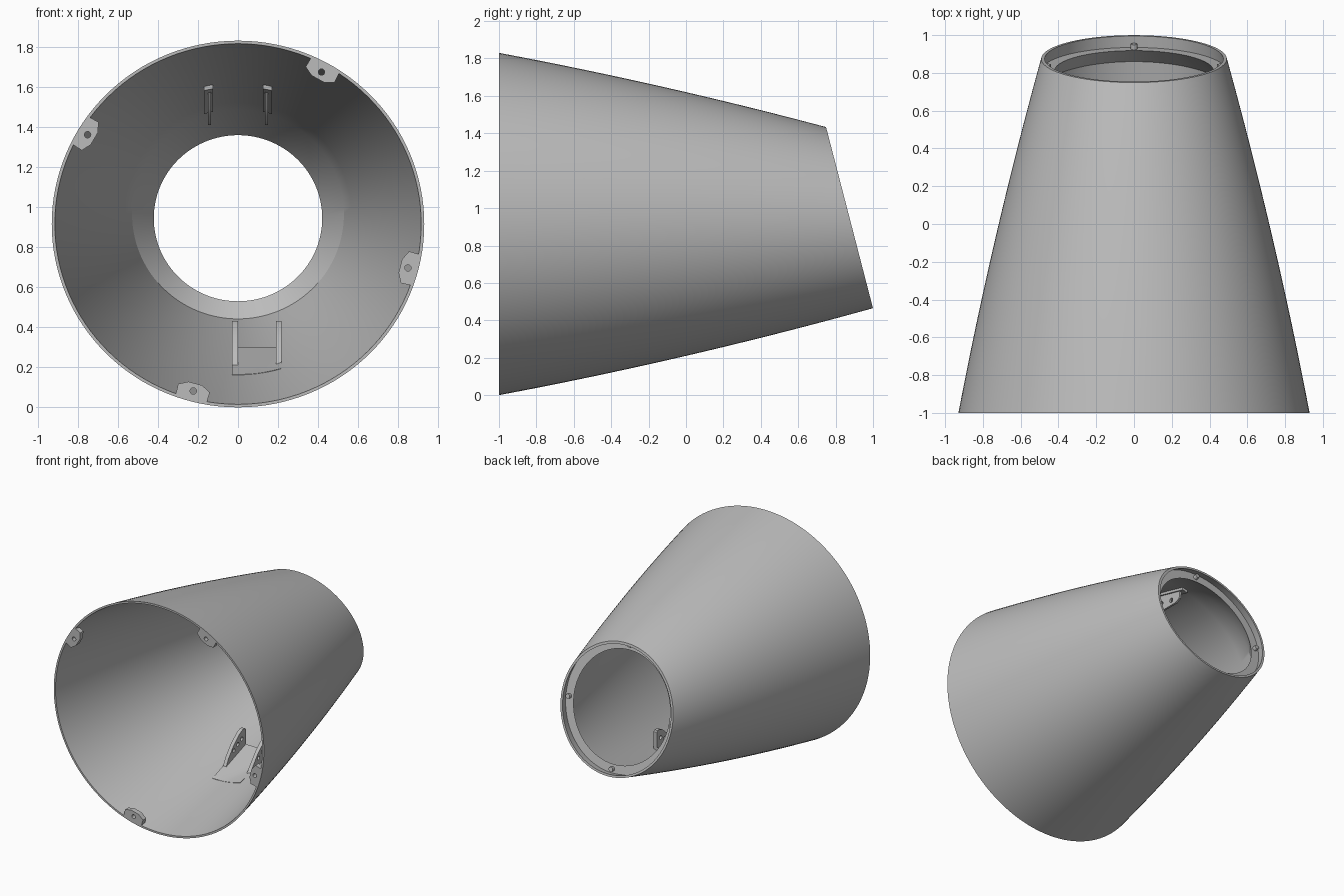
import bpy, bmesh
from math import sin, cos, pi, sqrt, radians
from mathutils import Matrix, Vector

if "Cube" in bpy.data.objects:
    bpy.data.objects.remove(bpy.data.objects["Cube"])

AXIS_Z = 0.915      # height of the cone's axis
WIDEN = 1.016       # cone is slightly wider than tall
WALL = 0.015
TILT = -0.259       # slope of the rear rim plane
SEGMENTS = 128

grey = bpy.data.materials.new("plain grey")
grey.use_nodes = True
COLOUR = (0.5, 0.5, 0.5, 1)
grey.diffuse_color = COLOUR
grey.node_tree.nodes["Principled BSDF"].inputs["Base Color"].default_value = COLOUR


def radius(y):
    return 0.705 - 0.2325 * y - 0.0225 * y * y


def wall_z(x, y, side, inset=WALL):
    """Height of the inner wall, side -1 for floor and 1 for ceiling."""
    r = radius(y) - inset
    return AXIS_Z + side * r * sqrt(1 - (x / (r * WIDEN)) ** 2)


def finish(obj):
    bpy.ops.object.select_all(action='DESELECT')
    obj.select_set(True)
    bpy.context.view_layer.objects.active = obj
    if obj.type == 'CURVE':
        bpy.ops.object.convert(target='MESH')
        obj = bpy.context.object
    obj.data.materials.clear()
    obj.data.materials.append(grey)
    bpy.ops.object.shade_smooth_by_angle(angle=radians(25))
    return obj


def mesh_object(name, bm):
    bmesh.ops.recalc_face_normals(bm, faces=bm.faces)
    me = bpy.data.meshes.new(name)
    bm.to_mesh(me)
    bm.free()
    obj = bpy.data.objects.new(name, me)
    bpy.context.collection.objects.link(obj)
    return finish(obj)


def plate(name, outline, holes, hole_r, thickness, matrix):
    """Flat plate with round holes, drawn in its local xy plane."""
    cu = bpy.data.curves.new(name, 'CURVE')
    cu.dimensions = '2D'
    cu.fill_mode = 'BOTH'
    cu.extrude = thickness / 2
    loops = [outline]
    for hx, hy in holes:
        loops.append([(hx + hole_r * cos(k * pi / 10), hy + hole_r * sin(k * pi / 10))
                      for k in range(20)])
    for loop in loops:
        sp = cu.splines.new('POLY')
        sp.points.add(len(loop) - 1)
        for p, (u, v) in zip(sp.points, loop):
            p.co = (u, v, 0, 1)
        sp.use_cyclic_u = True
    obj = bpy.data.objects.new(name, cu)
    bpy.context.collection.objects.link(obj)
    obj.matrix_world = matrix
    return finish(obj)


def frame(xa, ya, za, origin):
    m = Matrix((xa, ya, za)).transposed().to_4x4()
    m.translation = origin
    return m


def ring_point(t, centre_y, slope, inset):
    y = centre_y
    for _ in range(12):
        r = radius(y) - inset
        y = centre_y + slope * r * sin(t)
    return Vector((r * WIDEN * cos(t), y, AXIS_Z + r * sin(t)))


# Shell: outer skin, rear rim, recessed ledge, flared lip, inner skin
REAR = 0.883
LEDGE = REAR - 0.065
STEPS = 12
rings = [(-1 + (REAR + 1) * k / STEPS, TILT * k / STEPS, 0) for k in range(STEPS + 1)]
rings += [(REAR, TILT, 0.018), (LEDGE, TILT, 0.018), (LEDGE, TILT, 0.087)]
LIP, LIP_TILT = 0.693, -0.352
rings += [(LIP + (-1 - LIP) * k / STEPS, LIP_TILT * (1 - k / STEPS), WALL)
          for k in range(STEPS + 1)]
bm = bmesh.new()
loops = [[bm.verts.new(ring_point(2 * pi * s / SEGMENTS, *ring)) for s in range(SEGMENTS)]
         for ring in rings]
for a, b in zip(loops, loops[1:] + loops[:1]):
    for s in range(SEGMENTS):
        n = (s + 1) % SEGMENTS
        bm.faces.new((a[s], a[n], b[n], b[s]))
mesh_object("cone_shell", bm)

# Mounting tabs inside the front rim
TAB = 0.04
for i, deg in enumerate((61.2, 149.3, 255, 345.5)):
    t = radians(deg)
    c, s = cos(t), sin(t)
    edge = 1 / sqrt((c / 0.93) ** 2 + (s / 0.915) ** 2)
    half = [(0.08, edge - 0.014), (0.082, edge - 0.068), (0.035, edge - 0.092)]
    outline = half + [(-u, v) for u, v in reversed(half)]
    m = frame((-s, 0, c), (c, 0, s), (0, 1, 0), (0, -1 + TAB / 2, AXIS_Z))
    plate(f"mounting_tab_{i + 1}", outline, [(0, edge - 0.053)], 0.016, TAB, m)

# Pins on the rear ledge
for i in range(4):
    p = ring_point(i * pi / 2, LEDGE, TILT, 0.05)
    normal = Vector((0, 1, -TILT)).normalized()
    bm = bmesh.new()
    bmesh.ops.create_cone(bm, cap_ends=True, segments=20, radius1=0.018, radius2=0.018,
                          depth=0.03, matrix=Matrix.Translation(p + normal * 0.012)
                          @ normal.to_track_quat('Z', 'Y').to_matrix().to_4x4())
    mesh_object(f"ledge_pin_{i + 1}", bm)


def pad(name, x0, x1, y0, y1, side, face):
    """Block seated on the curved wall; face(x, y) gives its exposed height."""
    cols, rows = 8, 8
    bm = bmesh.new()
    layers = []
    for height in (lambda x, y: wall_z(x, y, side, 0.008), face):
        layers.append([[bm.verts.new((x, y, height(x, y)))
                        for x in (x0 + (x1 - x0) * i / cols for i in range(cols + 1))]
                       for y in (y0 + (y1 - y0) * j / rows for j in range(rows + 1))])
    low, top = layers
    for g in layers:
        for j in range(rows):
            for i in range(cols):
                bm.faces.new((g[j][i], g[j][i + 1], g[j + 1][i + 1], g[j + 1][i]))
    for j in (0, rows):
        for i in range(cols):
            bm.faces.new((low[j][i], low[j][i + 1], top[j][i + 1], top[j][i]))
    for i in (0, cols):
        for j in range(rows):
            bm.faces.new((low[j][i], low[j + 1][i], top[j + 1][i], top[j][i]))
    mesh_object(name, bm)


def side_plate(name, x, thickness, outline, holes, hole_r):
    m = frame((0, 1, 0), (0, 0, 1), (1, 0, 0), (x, 0, 0))
    plate(name, outline, holes, hole_r, thickness, m)


# Floor bracket: sloped pad with two drilled lugs
def ramp(x, y):
    return max(0.165 + 0.355 * (y + 0.28), wall_z(x, y, -1, 0.017))


pad("floor_bracket_pad", -0.03, 0.215, -0.28, 0.1, -1, ramp)
lug_top = [(0.1, 0.42), (0.09, 0.43), (0.06, 0.43), (0.02, 0.41), (-0.05, 0.35), (-0.12, 0.265)]
for side, x in (("right", -0.015), ("left", 0.2025)):
    foot = [(y, wall_z(x, y, -1, 0.012)) for y in (-0.16, 0.1)]
    side_plate(f"floor_lug_{side}", x, 0.028, foot + lug_top,
               [(-0.05, 0.305), (0.0, 0.335), (0.05, 0.36)], 0.015)

# Ceiling brackets: narrow pad with a hanging lug on each side
for side, sx in (("right", -1), ("left", 1)):
    x = sx * 0.148
    pad(f"ceiling_pad_{side}", x - 0.022, x + 0.022, -0.07, 0.4, 1,
        lambda px, py: wall_z(px, py, 1, 0.035))
    roof = [(y, wall_z(x, y, 1, 0.02)) for y in (0.36, -0.02)]
    lug = [(0.06, 1.49), (0.12, 1.43), (0.17, 1.41), (0.31, 1.41), (0.35, 1.43)]
    side_plate(f"ceiling_lug_{side}", x - sx * 0.006, 0.016, roof + lug,
               [(0.15, 1.47), (0.26, 1.45)], 0.018)
